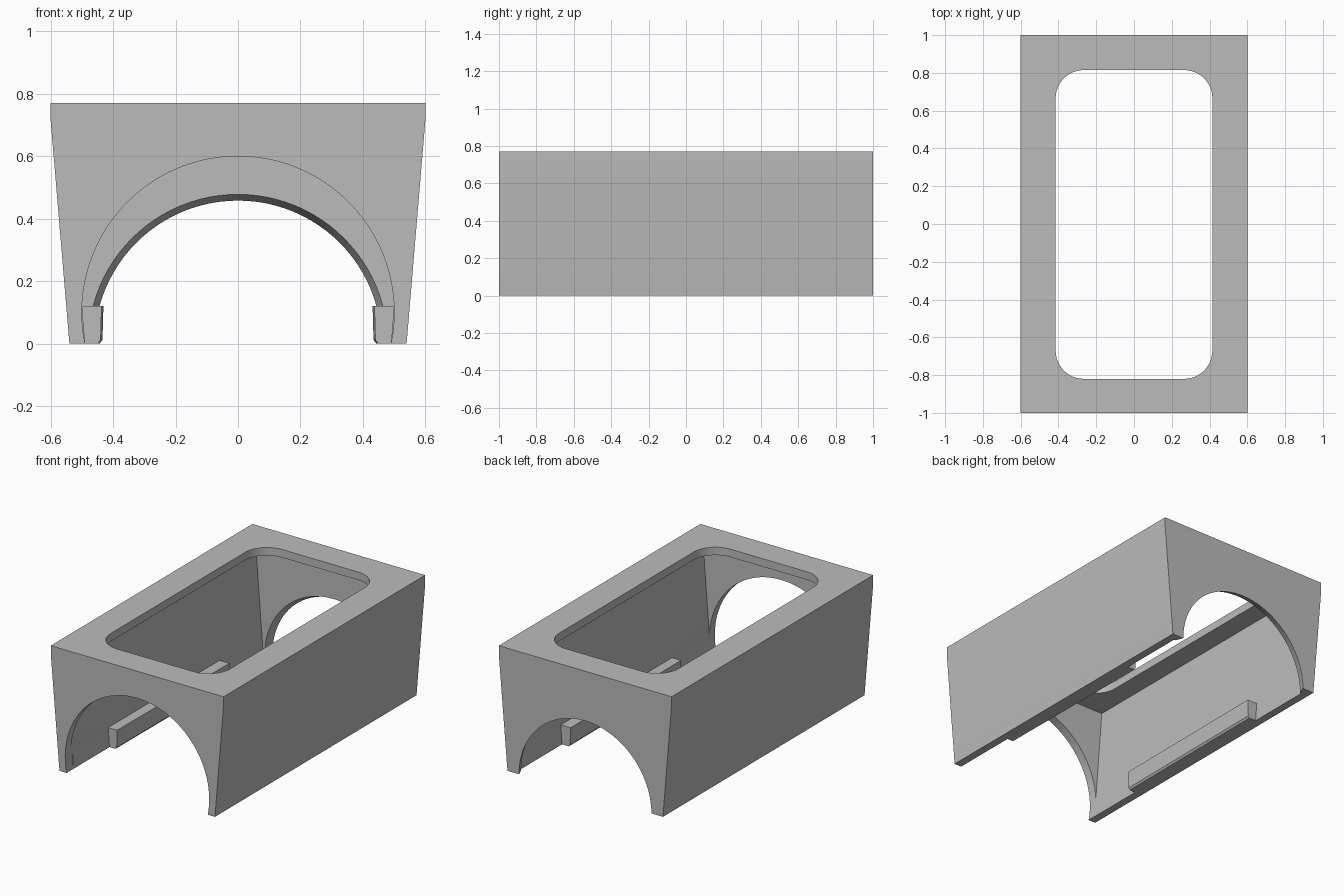
import bpy, bmesh, math

if "Cube" in bpy.data.objects:
    bpy.data.objects.remove(bpy.data.objects["Cube"])

grey = bpy.data.materials.new("plain grey")
grey.diffuse_color = (0.5, 0.5, 0.5, 1)
grey.use_nodes = True
grey.node_tree.nodes["Principled BSDF"].inputs["Base Color"].default_value = grey.diffuse_color


def loft(name, ring_a, ring_b):
    """Closed solid between two matching rings of points."""
    bm = bmesh.new()
    a = [bm.verts.new(p) for p in ring_a]
    b = [bm.verts.new(p) for p in ring_b]
    bm.faces.new(a)
    bm.faces.new(b[::-1])
    for i in range(len(a)):
        j = (i + 1) % len(a)
        bm.faces.new((a[i], b[i], b[j], a[j]))
    bmesh.ops.recalc_face_normals(bm, faces=bm.faces[:])
    me = bpy.data.meshes.new(name)
    bm.to_mesh(me)
    bm.free()
    me.materials.append(grey)
    ob = bpy.data.objects.new(name, me)
    bpy.context.collection.objects.link(ob)
    return ob


def along_y(name, half, y0, y1):
    """Symmetric x-z profile extruded along y."""
    prof = half + [(-x, z) for x, z in reversed(half)]
    return loft(name, [(x, y0, z) for x, z in prof], [(x, y1, z) for x, z in prof])


def circle(r, y, zc, n=96):
    return [(r * math.cos(math.tau * i / n), y, zc + r * math.sin(math.tau * i / n))
            for i in range(n)]


def rounded_rect(hx, y0, y1, r, z, n=12):
    pts = []
    for k, (cx, cy) in enumerate([(hx - r, y1 - r), (r - hx, y1 - r),
                                  (r - hx, y0 + r), (hx - r, y0 + r)]):
        for i in range(n + 1):
            t = math.pi / 2 * (k + i / n)
            pts.append((cx + r * math.cos(t), cy + r * math.sin(t), z))
    return pts


# Housing: flared sides with a short upright band at the top
housing = along_y("housing", [(0.54, 0), (0.60, 0.715), (0.60, 0.77)], -1, 1)

cutters = [
    # Hollow interior
    along_y("cavity_cutter", [(0.484, -0.08), (0.545, 0.72)], -0.945, 0.95),
    # Rounded opening in the roof
    loft("roof_cutter", rounded_rect(0.415, -0.82, 0.815, 0.15, 0.6),
         rounded_rect(0.415, -0.82, 0.815, 0.15, 0.9)),
    # Tall front arch
    loft("front_arch_cutter", circle(0.5, -1.1, 0.1), circle(0.5, -0.93, 0.1)),
    # Lower back arch, narrowing outward
    loft("back_arch_cutter", circle(0.484, 0.94, -0.002), circle(0.42, 1.1, -0.002)),
]
bpy.context.view_layer.objects.active = housing
for c in cutters:
    m = housing.modifiers.new("cut", 'BOOLEAN')
    m.operation, m.solver, m.object = 'DIFFERENCE', 'EXACT', c
    bpy.ops.object.modifier_apply(modifier=m.name)
    bpy.data.objects.remove(c)

# Inner rails low on the side walls
for side, label in ((-1, "left"), (1, "right")):
    def section(y, inner):
        return [(side * x, y, z) for x, z in
                ((0.505, 0), (inner + 0.012, 0), (inner + 0.003, 0.012),
                 (inner, 0.12), (0.505, 0.12))]
    loft(label + "_rail", section(-0.575, 0.437), section(0.53, 0.431))

# Smooth arches and corners, keep edges sharp
bpy.ops.object.select_all(action='DESELECT')
housing.select_set(True)
bpy.ops.object.shade_smooth_by_angle(angle=math.radians(25))
